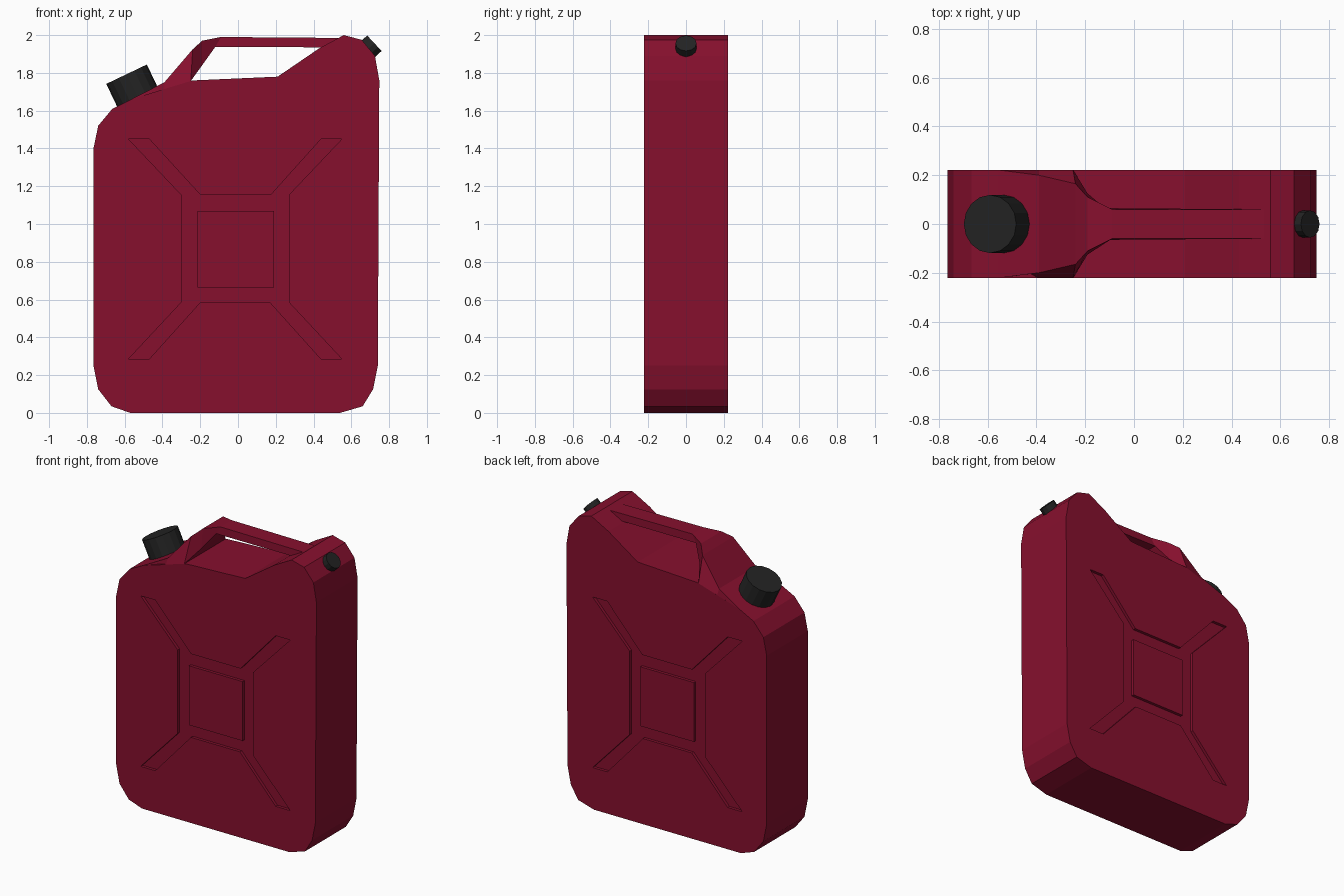
import bpy, bmesh, math
from mathutils import Vector

if "Cube" in bpy.data.objects:
    bpy.data.objects.remove(bpy.data.objects["Cube"])


def material(name, color):
    m = bpy.data.materials.new(name)
    m.diffuse_color = (*color, 1)
    m.use_nodes = True
    m.node_tree.nodes["Principled BSDF"].inputs["Base Color"].default_value = m.diffuse_color
    return m


RED = material("deep_red", (0.24, 0.005, 0.027))
BLACK = material("black_plastic", (0.017, 0.017, 0.017))
W = 0.222        # half depth of the can
RECESS = 0.02    # depth of the pressed panel


def finish(bm, name, mat):
    bmesh.ops.recalc_face_normals(bm, faces=bm.faces)
    me = bpy.data.meshes.new(name)
    bm.to_mesh(me)
    bm.free()
    me.materials.append(mat)
    ob = bpy.data.objects.new(name, me)
    bpy.context.collection.objects.link(ob)
    return ob


def prism(bm, profile, y0, y1):
    """Extrude an xz profile from y0 to y1."""
    face = bm.faces.new([bm.verts.new((x, y0, z)) for x, z in profile])
    ext = bmesh.ops.extrude_face_region(bm, geom=[face])["geom"]
    verts = [g for g in ext if isinstance(g, bmesh.types.BMVert)]
    bmesh.ops.translate(bm, verts=verts, vec=(0, y1 - y0, 0))
    return bm


# Can body
outline = [(-0.57, 0), (0.54, 0), (0.66, 0.035), (0.715, 0.125), (0.74, 0.25),
           (0.748, 1.76), (0.725, 1.89), (0.655, 1.975), (0.56, 2.0),
           (0.43, 1.93), (0.21, 1.78), (-0.24, 1.76), (-0.56, 1.663),
           (-0.665, 1.61), (-0.74, 1.52), (-0.765, 1.4), (-0.765, 0.25),
           (-0.74, 0.125), (-0.67, 0.035)]
body = finish(prism(bmesh.new(), outline, -W, W), "can_body", RED)

# Pressed X panel, cut into both broad faces
cross = [(-0.58, 1.45), (-0.47, 1.45), (-0.2, 1.155), (0.175, 1.155),
         (0.44, 1.45), (0.55, 1.45), (0.27, 1.155), (0.27, 0.585),
         (0.55, 0.285), (0.44, 0.285), (0.17, 0.585), (-0.2, 0.585),
         (-0.47, 0.285), (-0.58, 0.285), (-0.3, 0.585), (-0.3, 1.155)]
bm = bmesh.new()
for s in (-1, 1):
    prism(bm, cross, s * (W - RECESS), s * (W + 0.1))
cutter = finish(bm, "panel_cutter", RED)
cutter.hide_render = True
mod = body.modifiers.new("panel", "BOOLEAN")
mod.operation = 'DIFFERENCE'
mod.solver = 'EXACT'
mod.object = cutter
bpy.context.view_layer.objects.active = body
bpy.ops.object.modifier_apply(modifier=mod.name)
bpy.data.objects.remove(cutter)

# Raised square in the middle of each panel
square = [(-0.215, 0.665), (0.19, 0.665), (0.19, 1.07), (-0.215, 1.07)]
for s, side in ((-1, "front"), (1, "back")):
    finish(prism(bmesh.new(), square, s * (W - RECESS - 0.01), s * W),
           side + "_raised_square", RED)

# Handle: top x, z, half width, then bottom x, z, half width
sections = [(-0.56, 1.663, W, -0.5, 1.6, 0.215),
            (-0.39, 1.75, 0.2, -0.39, 1.714, W),
            (-0.24, 1.925, 0.165, -0.25, 1.757, W),
            (-0.19, 1.97, 0.11, -0.19, 1.84, 0.125),
            (-0.09, 1.99, 0.06, -0.12, 1.938, 0.065),
            (0.54, 1.985, 0.06, 0.5, 1.935, 0.06)]
bm = bmesh.new()
rings = [[bm.verts.new(p) for p in ((xt, -wt, zt), (xt, wt, zt), (xb, wb, zb), (xb, -wb, zb))]
         for xt, zt, wt, xb, zb, wb in sections]
for a, b in zip(rings, rings[1:]):
    for i in range(4):
        j = (i + 1) % 4
        bm.faces.new((a[i], a[j], b[j], b[i]))
bm.faces.new(rings[0])
bm.faces.new(rings[-1])
finish(bm, "carry_handle", RED)


# Caps
def cap(name, top, axis, radius, length, sides):
    axis = Vector(axis).normalized()
    bm = bmesh.new()
    bmesh.ops.create_cone(bm, cap_ends=True, segments=sides, radius1=radius,
                          radius2=radius, depth=length)
    ob = finish(bm, name, BLACK)
    ob.location = Vector(top) - axis * length / 2
    ob.rotation_euler = (0, math.atan2(axis.x, axis.z), 0)


cap("filler_cap", (-0.59, 0, 1.793), (-0.43, 0, 0.9), 0.119, 0.18, 16)
cap("vent_cap", (0.722, 0, 1.957), (0.73, 0, 0.68), 0.056, 0.1, 12)
